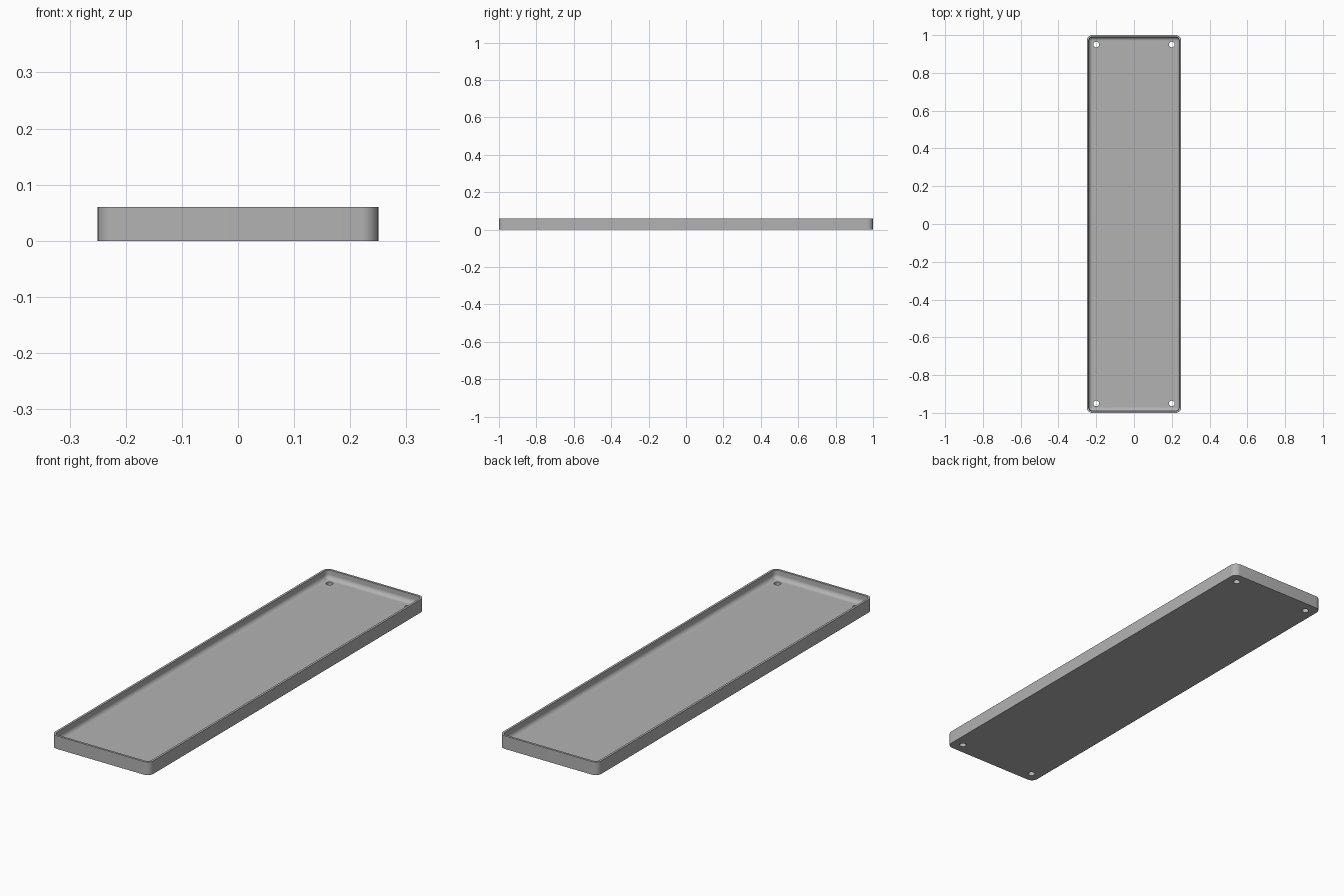
import bpy, bmesh, math

cube = bpy.data.objects.get("Cube")
if cube:
    bpy.data.objects.remove(cube, do_unlink=True)

WIDTH, LENGTH, HEIGHT = 0.5, 2.0, 0.06
RADIUS, WALL, FLOOR, FILLET = 0.03, 0.01, 0.02, 0.02
STEPS = 8

grey = bpy.data.materials.new("light grey")
grey.use_nodes = True
colour = (0.45, 0.45, 0.45, 1)
grey.diffuse_color = colour
grey.node_tree.nodes["Principled BSDF"].inputs["Base Color"].default_value = colour


def ring(bm, inset, z):
    """Rounded rectangle of vertices, inset from the outer outline."""
    r = max(RADIUS - inset, 0.002)
    cx, cy = WIDTH / 2 - inset - r, LENGTH / 2 - inset - r
    verts = []
    for quarter, (sx, sy) in enumerate([(1, 1), (-1, 1), (-1, -1), (1, -1)]):
        for i in range(STEPS + 1):
            a = math.pi / 2 * (quarter + i / STEPS)
            verts.append(bm.verts.new((sx * cx + r * math.cos(a),
                                       sy * cy + r * math.sin(a), z)))
    return verts


# Tray shell: outer wall, rim, inner wall and floor fillet
bm = bmesh.new()
profile = [(0, 0), (0, HEIGHT), (WALL, HEIGHT)]
for i in range(STEPS + 1):
    a = math.pi / 2 * i / STEPS
    profile.append((WALL + FILLET * (1 - math.cos(a)),
                    FLOOR + FILLET * (1 - math.sin(a))))
rings = [ring(bm, inset, z) for inset, z in profile]
for low, high in zip(rings, rings[1:]):
    for i in range(len(low)):
        j = (i + 1) % len(low)
        bm.faces.new((low[i], low[j], high[j], high[i]))
bm.faces.new(rings[0][::-1])
bm.faces.new(rings[-1])
bmesh.ops.recalc_face_normals(bm, faces=bm.faces)
mesh = bpy.data.meshes.new("tray")
bm.to_mesh(mesh)
bm.free()
tray = bpy.data.objects.new("tray", mesh)
bpy.context.collection.objects.link(tray)
mesh.materials.append(grey)

# Screw holes through the floor near each corner
cutters = []
for x in (-0.2, 0.2):
    for y in (-0.95, 0.95):
        bpy.ops.mesh.primitive_cylinder_add(vertices=32, radius=0.015, depth=0.1,
                                            location=(x, y, 0))
        cutter = bpy.context.object
        cutter.name = "hole_cutter"
        cutter.hide_render = True
        cutter.data.materials.append(grey)
        cutters.append(cutter)
        mod = tray.modifiers.new("screw_hole", "BOOLEAN")
        mod.operation = "DIFFERENCE"
        mod.solver = "EXACT"
        mod.object = cutter

# Apply the cuts, remove the cutters and smooth the curved faces
bpy.ops.object.select_all(action="DESELECT")
tray.select_set(True)
bpy.context.view_layer.objects.active = tray
for mod in list(tray.modifiers):
    bpy.ops.object.modifier_apply(modifier=mod.name)
for cutter in cutters:
    bpy.data.objects.remove(cutter, do_unlink=True)
bpy.ops.object.shade_smooth_by_angle(angle=math.radians(30))
